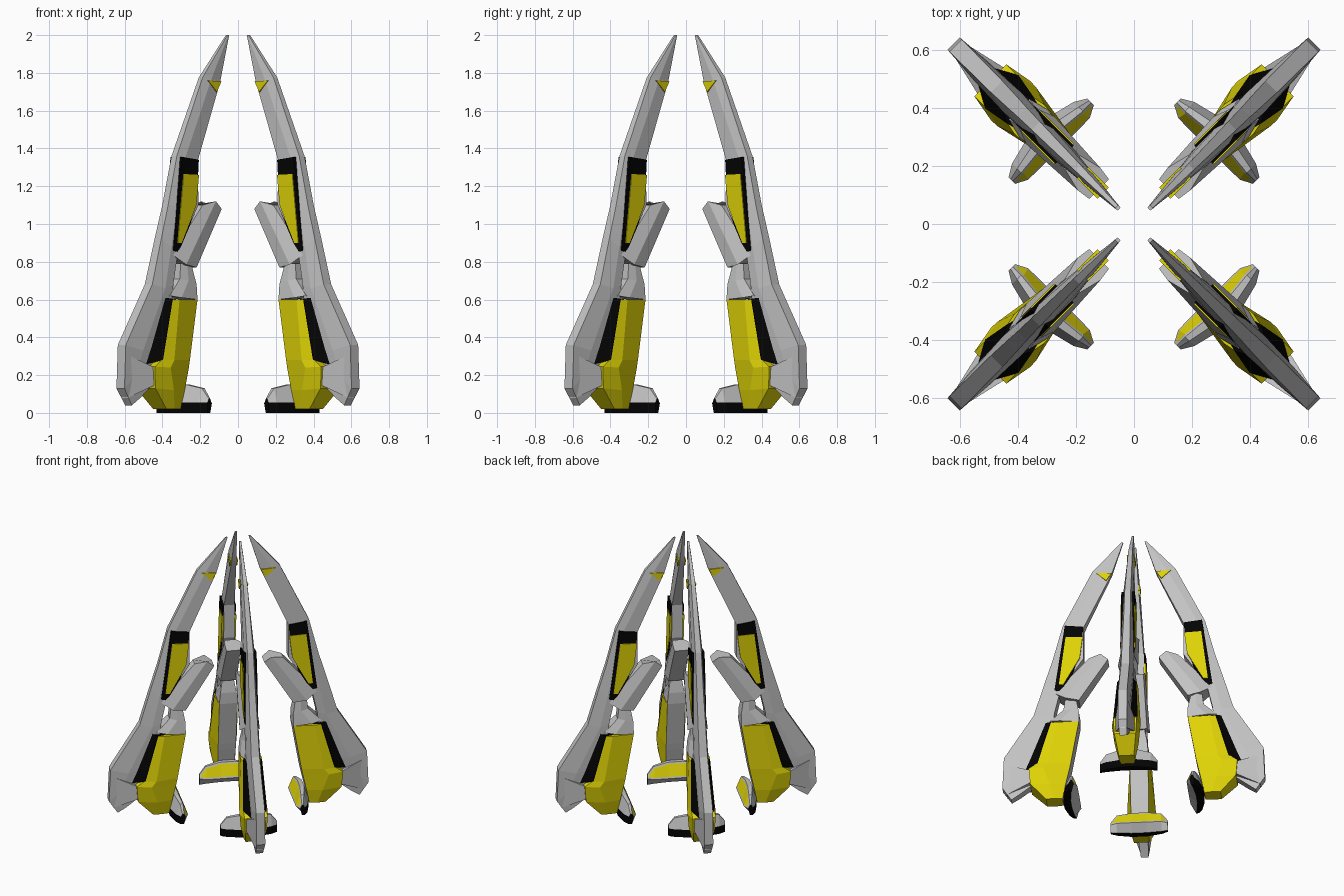
import bpy, bmesh, math

cube = bpy.data.objects.get("Cube")
if cube:
    bpy.data.objects.remove(cube, do_unlink=True)


def material(name, color):
    m = bpy.data.materials.new(name)
    m.use_nodes = True
    m.diffuse_color = (*color, 1)
    m.node_tree.nodes["Principled BSDF"].inputs["Base Color"].default_value = (*color, 1)
    return m


GREY, YELLOW, BLACK = 0, 1, 2
MATS = [material("light_grey", (0.54, 0.54, 0.54)),
        material("yellow", (0.74, 0.65, 0.002)),
        material("black", (0.001, 0.001, 0.001))]
CORNERS = {"back_left": 45, "back_right": 135, "front_right": 225, "front_left": 315}


def place(name, bm, color=None):
    """Turn one part into four objects, one per corner; local x points outward."""
    if color is not None:
        for f in bm.faces:
            f.material_index = color
    mesh = bpy.data.meshes.new(name)
    bm.to_mesh(mesh)
    bm.free()
    for m in MATS:
        mesh.materials.append(m)
    for corner, angle in CORNERS.items():
        ob = bpy.data.objects.new(f"{name}_{corner}", mesh)
        ob.rotation_euler.z = math.radians(angle)
        bpy.context.collection.objects.link(ob)


def loft(rings):
    """Skin a list of equal rings of points and cap both ends."""
    bm = bmesh.new()
    loops = [[bm.verts.new(p) for p in ring] for ring in rings]
    n = len(loops[0])
    for a, b in zip(loops, loops[1:]):
        for i in range(n):
            j = (i + 1) % n
            bm.faces.new((a[i], a[j], b[j], b[i]))
    bm.faces.new(loops[0])
    bm.faces.new(loops[-1])
    bmesh.ops.recalc_face_normals(bm, faces=bm.faces[:])
    bm.normal_update()
    return bm


def mirror_loft(stations):
    """Stations hold points of (radius, height, half width), mirrored to both sides."""
    return loft([[(u, t, z) for u, z, t in s] + [(u, -t, z) for u, z, t in reversed(s)]
                 for s in stations])


def slab(outline, half):
    """Flat outline in radius and height, extruded to both sides."""
    return loft([[(u, side * half, z) for u, z in outline] for side in (-1, 1)])


# Tall curved blade: outer ridge, middle and inner edge
place("blade", mirror_loft([
    [(.085, 2.0, .006), (.079, 2.0, .008), (.072, 2.0, .006)],
    [(.28, 1.775, .014), (.22, 1.77, .022), (.15, 1.75, .016)],
    [(.478, 1.36, .02), (.43, 1.35, .036), (.335, 1.34, .036)],
    [(.545, 1.1, .022), (.49, 1.1, .038), (.335, 1.1, .038)],
    [(.60, .92, .025), (.54, .88, .042), (.49, .86, .042)],
    [(.67, .68, .028), (.59, .66, .046), (.53, .68, .046)],
    [(.87, .36, .03), (.75, .33, .04), (.56, .36, .04)],
    [(.88, .13, .03), (.80, .2, .035), (.63, .25, .035)],
    [(.82, .04, .025), (.76, .08, .03), (.67, .15, .03)],
]), GREY)

# Flared brace between the blade's heel and the leg
place("heel_brace", mirror_loft([
    [(.86, .31, .027), (.85, .08, .027)],
    [(.69, .24, .066), (.68, .15, .066)],
]), GREY)

# Yellow accent near the tip
place("tip_accent", slab([(.15, 1.755), (.25, 1.76), (.185, 1.70)], .027), YELLOW)

# Upper side panel with its dark border
place("upper_border", slab([(.338, 1.34), (.46, 1.355), (.53, .86), (.49, .85),
                            (.40, 1.0), (.345, 1.24)], .045), BLACK)
place("upper_panel", slab([(.341, 1.26), (.455, 1.265), (.50, .90), (.47, .90),
                           (.36, 1.1)], .049), YELLOW)

# Slanted inner bar
place("inner_bar", mirror_loft([
    [(.30, 1.10, .035), (.22, 1.12, .055), (.17, 1.08, .048)],
    [(.535, .84, .04), (.455, .785, .068), (.365, .77, .055)],
]), GREY)

# Neck joining the bar to the leg
place("neck", mirror_loft([
    [(.46, .79, .03), (.42, .79, .04), (.385, .79, .035)],
    [(.47, .71, .035), (.42, .70, .05), (.365, .68, .055)],
    [(.56, .62, .05), (.49, .61, .068), (.365, .60, .062)],
]), GREY)

# Yellow leg with a grey inner face and a lip under the dark slope
leg = mirror_loft([
    [(.56, .60, .062), (.51, .60, .072), (.365, .60, .062)],
    [(.65, .28, .078), (.57, .28, .094), (.42, .28, .06)],
    [(.70, .245, .078), (.60, .24, .096), (.43, .23, .06)],
    [(.69, .13, .072), (.56, .12, .08), (.455, .12, .056)],
    [(.585, .02, .05), (.53, .02, .055), (.475, .02, .045)],
])
for f in leg.faces:
    f.material_index = GREY if f.normal.x < -.85 else YELLOW
place("leg", leg)

# Dark slope from the leg's outer edge down to the blade
place("lower_border", mirror_loft([
    [(.59, .61, .044), (.556, .604, .065), (.50, .60, .05)],
    [(.73, .255, .034), (.645, .28, .081), (.55, .29, .05)],
]), BLACK)

# Crosswise foot with blunt arms
centre = [(.42, 0), (.47, 0), (.47, .055), (.44, .15), (.41, .15), (.365, .05)]
elbow = [(.41, 0), (.445, 0), (.445, .055), (.42, .13), (.40, .13), (.366, .05)]
tip = [(.40, 0), (.42, 0), (.42, .055), (.41, .075), (.40, .075), (.388, .05)]
foot = loft([[(u, t, z) for u, z in section] for t, section in
             ((-.192, tip), (-.15, elbow), (-.05, centre),
              (.05, centre), (.15, elbow), (.192, tip))])
inlay = []
for f in foot.faces:
    c = f.calc_center_median()
    low_outer = c.z < .045 and f.normal.x > -.3
    f.material_index = BLACK if low_outer or abs(f.normal.y) > .95 else GREY
    if f.normal.x < -.4 and c.z > .05:
        inlay.append(f)
bmesh.ops.inset_region(foot, faces=inlay, thickness=.012, use_even_offset=True)
for f in inlay:
    f.material_index = YELLOW
place("foot", foot)
